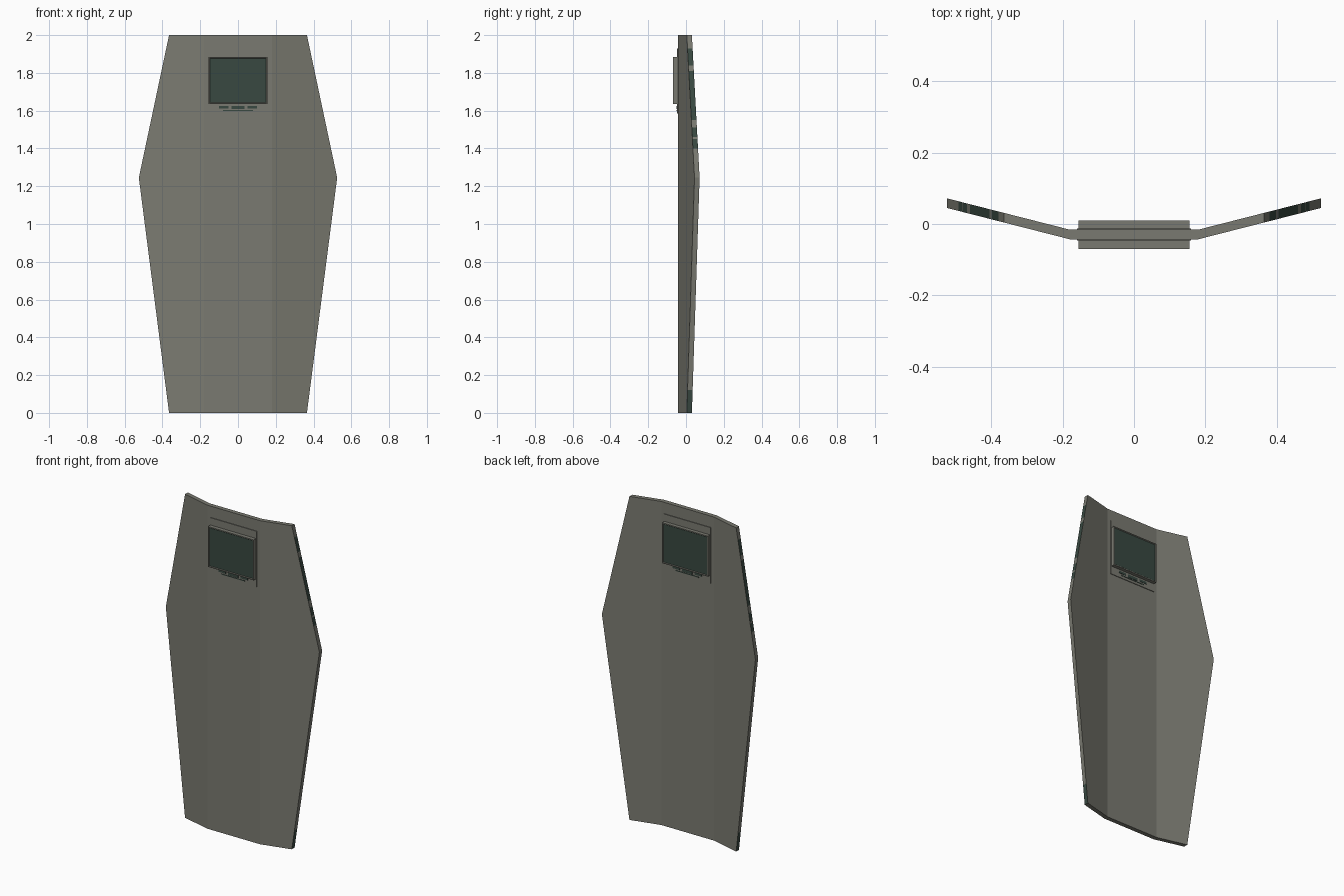
import bpy, bmesh
from mathutils import Vector

if "Cube" in bpy.data.objects:
    bpy.data.objects.remove(bpy.data.objects["Cube"])


def material(name, rgb):
    m = bpy.data.materials.new(name)
    m.diffuse_color = (*rgb, 1.0)
    m.use_nodes = True
    m.node_tree.nodes["Principled BSDF"].inputs["Base Color"].default_value = m.diffuse_color
    return m


GREY = material("shield grey", (0.195, 0.195, 0.165))
GREEN = material("dark green glass", (0.040, 0.066, 0.053))


def finish(bm, name):
    bmesh.ops.recalc_face_normals(bm, faces=bm.faces)
    mesh = bpy.data.meshes.new(name)
    bm.to_mesh(mesh)
    bm.free()
    obj = bpy.data.objects.new(name, mesh)
    bpy.context.collection.objects.link(obj)
    mesh.materials.append(GREY)
    mesh.materials.append(GREEN)
    return obj


def box_bm(x0, x1, y0, y1, z0, z1):
    bm = bmesh.new()
    bmesh.ops.create_cube(bm, size=1)
    for v in bm.verts:
        v.co = Vector(((x0 + x1) / 2 + v.co.x * (x1 - x0),
                       (y0 + y1) / 2 + v.co.y * (y1 - y0),
                       (z0 + z1) / 2 + v.co.z * (z1 - z0)))
    return bm


# Shield board: flat centre panel with two wings folded backwards
FOLD, FRONT, THICK, SLOPE = 0.18, -0.043, 0.027, 0.255


def half_width(z):
    if z < 1.245:
        return 0.365 + 0.16 * z / 1.245
    return 0.525 - 0.16 * (z - 1.245) / 0.755


# rows split the narrow side edges into grey and green bands
rows = [0, 0.12, 1.245, 1.4, 1.45, 1.46, 1.51, 1.55, 1.81, 1.84, 1.93, 2.0]
green_rows = {0, 3, 5, 7, 9}
bm = bmesh.new()
grid = []
for z in rows:
    e = half_width(z)
    ring = []
    for xs, dy in (((-e, -FOLD, FOLD, e), 0), ((e, FOLD, -FOLD, -e), THICK)):
        for x in xs:
            y = FRONT + dy + SLOPE * max(0, abs(x) - FOLD)
            ring.append(bm.verts.new((x, y, z)))
    grid.append(ring)
for r in range(len(rows) - 1):
    for i in range(8):
        j = (i + 1) % 8
        f = bm.faces.new((grid[r][i], grid[r][j], grid[r + 1][j], grid[r + 1][i]))
        if i in (3, 7) and r in green_rows:
            f.material_index = 1
for ring in (grid[0], grid[-1]):
    for i in range(3):
        bm.faces.new((ring[i], ring[i + 1], ring[6 - i], ring[7 - i]))
finish(bm, "shield_board")

# Thin mounting plate behind the window, showing on both sides
finish(box_bm(-0.16, 0.16, -0.047, -0.012, 1.585, 1.93), "mounting_plate")

# Window frame with a stepped rim and recessed glass, front and back
bm = box_bm(-0.156, 0.156, -0.07, 0.01, 1.635, 1.885)
bm.normal_update()
for f in [f for f in bm.faces if abs(f.normal.y) > 0.9]:
    bmesh.ops.inset_region(bm, faces=[f], thickness=0.007)
    bmesh.ops.inset_region(bm, faces=[f], thickness=0.004, depth=-0.003)
    f.material_index = 1
finish(bm, "window_frame")

# Small dark marks below the window on both sides
for side, (y0, y1) in (("front", (-0.049, -0.046)), ("back", (-0.013, -0.010))):
    for n, (x, w, z, h) in enumerate(((-0.075, 0.05, 1.619, 0.014),
                                      (0, 0.07, 1.617, 0.018),
                                      (0.075, 0.05, 1.619, 0.014),
                                      (0, 0.16, 1.602, 0.005))):
        bm = box_bm(x - w / 2, x + w / 2, y0, y1, z - h / 2, z + h / 2)
        for f in bm.faces:
            f.material_index = 1
        finish(bm, f"{side}_window_mark_{n}")
